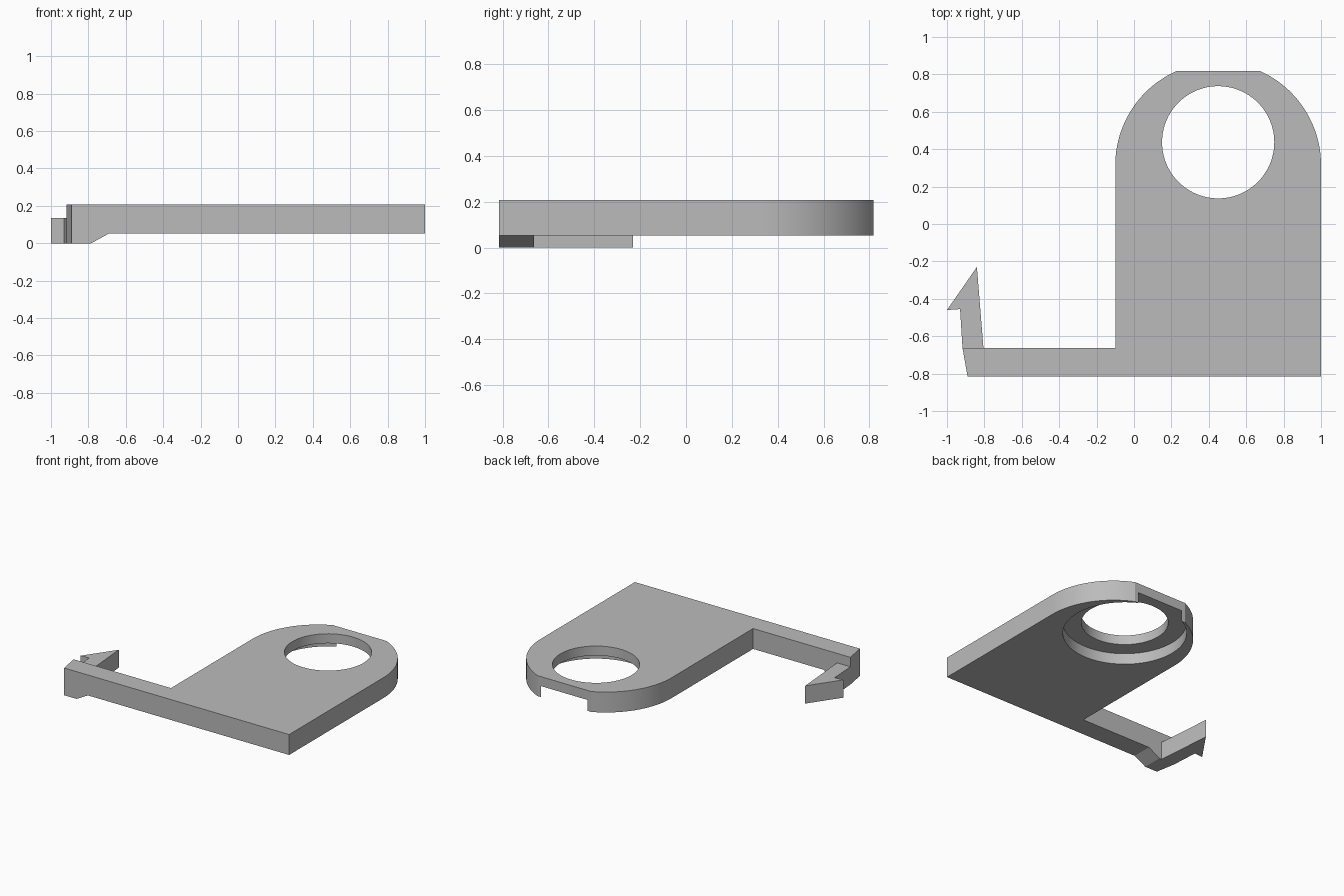
import bpy, bmesh, math
from mathutils import Vector

cube = bpy.data.objects.get("Cube")
if cube:
    bpy.data.objects.remove(cube, do_unlink=True)

grey = bpy.data.materials.new("plain_grey")
grey.use_nodes = True
COLOUR = (0.5, 0.5, 0.5, 1)
grey.diffuse_color = COLOUR
for node in grey.node_tree.nodes:
    if node.type == 'BSDF_PRINCIPLED':
        node.inputs["Base Color"].default_value = COLOUR

Z_BOTTOM, Z_TOP, Z_LEDGE = 0.052, 0.207, 0.135
FRONT, ARM_BACK, BACK = -0.815, -0.662, 0.817
LEFT_SIDE, RIGHT_SIDE = 1.0, -0.1
MID = (LEFT_SIDE + RIGHT_SIDE) / 2
HOLE_Y = 0.437


def prism(name, points, offset):
    """Extrude a closed planar outline by an offset vector."""
    bm = bmesh.new()
    face = bm.faces.new([bm.verts.new(p) for p in points])
    ext = bmesh.ops.extrude_face_region(bm, geom=[face])
    moved = [v for v in ext["geom"] if isinstance(v, bmesh.types.BMVert)]
    bmesh.ops.translate(bm, verts=moved, vec=Vector(offset))
    bmesh.ops.recalc_face_normals(bm, faces=bm.faces)
    mesh = bpy.data.meshes.new(name)
    bm.to_mesh(mesh)
    bm.free()
    mesh.materials.append(grey)
    obj = bpy.data.objects.new(name, mesh)
    bpy.context.collection.objects.link(obj)
    return obj


def activate(obj):
    bpy.ops.object.select_all(action='DESELECT')
    obj.select_set(True)
    bpy.context.view_layer.objects.active = obj


def bore(target, radius, z0, z1):
    """Cut a round vertical bore and discard the cutter."""
    ring = [(MID + radius * math.cos(a), HOLE_Y + radius * math.sin(a), z0)
            for a in (math.tau * i / 96 for i in range(96))]
    cutter = prism("bore_cutter", ring, (0, 0, z1 - z0))
    cutter.hide_render = True
    activate(target)
    mod = target.modifiers.new("bore", 'BOOLEAN')
    mod.operation, mod.solver, mod.object = 'DIFFERENCE', 'EXACT', cutter
    bpy.ops.object.modifier_apply(modifier=mod.name)
    bpy.data.objects.remove(cutter, do_unlink=True)


# Main plate: rounded back end cut off by a flat
radius = (LEFT_SIDE - RIGHT_SIDE) / 2
arc_y = 0.315
flat = math.asin((BACK - arc_y) / radius)
steps = 24
angles = [flat * i / steps for i in range(steps + 1)]
angles += [math.pi - a for a in reversed(angles)]
outline = [(RIGHT_SIDE, FRONT, Z_BOTTOM), (LEFT_SIDE, FRONT, Z_BOTTOM)]
outline += [(MID + radius * math.cos(a), arc_y + radius * math.sin(a), Z_BOTTOM)
            for a in angles]
plate = prism("main_plate", outline, (0, 0, Z_TOP - Z_BOTTOM))

# Through hole and wider recess opening underneath
bore(plate, 0.3, -0.2, 0.5)
bore(plate, 0.427, -0.2, Z_LEDGE)

# Side arm with a sloped foot, its end face slightly slanted
profile = [(-0.89, 0), (-0.785, 0), (-0.69, Z_BOTTOM),
           (RIGHT_SIDE, Z_BOTTOM), (RIGHT_SIDE, Z_TOP), (-0.89, Z_TOP)]
arm = prism("side_arm", [(x, FRONT, z) for x, z in profile],
            (0, ARM_BACK - FRONT, 0))
for v in arm.data.vertices:
    if v.co.x < -0.85 and v.co.y > FRONT + 0.01:
        v.co.x = -0.917

# Barbed latch hook
barb = [(-0.917, ARM_BACK), (-0.805, ARM_BACK), (-0.84, -0.23),
        (-1.0, -0.46), (-0.93, -0.455)]
hook = prism("latch_hook", [(x, y, 0) for x, y in barb], (0, 0, Z_LEDGE))

for part in (plate, arm, hook):
    activate(part)
    bpy.ops.object.shade_smooth_by_angle(angle=math.radians(20))
